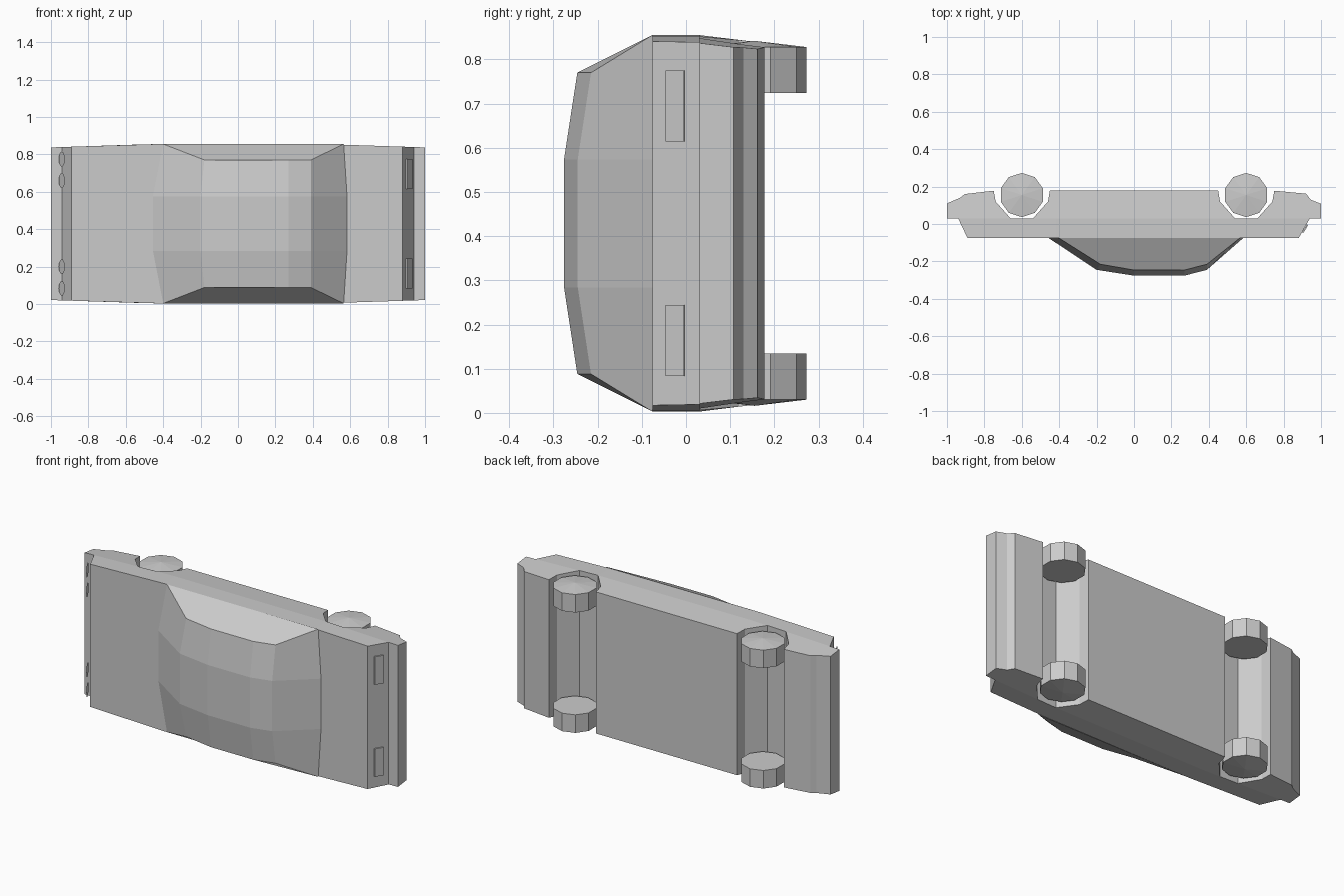
import bpy, bmesh
from math import cos, sin, tau, radians
from mathutils import Vector

if "Cube" in bpy.data.objects:
    bpy.data.objects.remove(bpy.data.objects["Cube"])

MID = 0.429   # the car rests on its side, so its width runs along z

paint = bpy.data.materials.new("plain_grey")
paint.use_nodes = True
paint.diffuse_color = (0.6, 0.6, 0.6, 1)
paint.node_tree.nodes["Principled BSDF"].inputs["Base Color"].default_value = (0.6, 0.6, 0.6, 1)


def finish(name, bm):
    bmesh.ops.recalc_face_normals(bm, faces=bm.faces[:])
    mesh = bpy.data.meshes.new(name)
    bm.to_mesh(mesh)
    bm.free()
    mesh.materials.append(paint)
    obj = bpy.data.objects.new(name, mesh)
    bpy.context.collection.objects.link(obj)
    return obj


def panels(name, polys, span):
    """Joins side panels at both z ends and walls in their outer edges."""
    bm = bmesh.new()
    verts, edges = {}, {}
    for poly in polys:
        for p in poly:
            if p not in verts:
                verts[p] = [bm.verts.new((*p, z)) for z in span(*p)]
        for end in (0, 1):
            bm.faces.new([verts[p][end] for p in poly])
        for a, b in zip(poly, poly[1:] + poly[:1]):
            edges.setdefault(frozenset((a, b)), []).append((a, b))
    for uses in edges.values():
        if len(uses) == 1:
            a, b = uses[0]
            bm.faces.new([verts[a][0], verts[b][0], verts[b][1], verts[a][1]])
    return finish(name, bm)


# Body: sides taper towards the ends and the sills
def body_span(x, y):
    half = 0.426 - 0.018 * max(0, abs(x) - 0.45) / 0.55 - 0.018 * max(0, y - 0.03) / 0.15
    return MID - half, MID + half


L, T = 0.03, -0.076   # waist line and deck
nose = [(-0.94, L), (-1, L), (-1, 0.11), (-0.93, 0.14), (-0.905, 0.16),
        (-0.75, 0.178), (-0.74, 0.12), (-0.66, L)]
sill = [(-0.54, L), (-0.46, 0.12), (-0.45, 0.178), (0.45, 0.178),
        (0.46, 0.12), (0.54, L), (-0.42, L)]
tail = [(0.66, L), (0.74, 0.12), (0.75, 0.178), (0.92, 0.162),
        (0.945, 0.13), (1, 0.108), (1, L), (0.94, L)]
hood = [(-0.94, L), (-0.66, L), (-0.54, L), (-0.42, L), (-0.42, T), (-0.89, T)]
waist = [(-0.42, L), (0.54, L), (0.54, T), (-0.42, T)]
deck = [(0.54, L), (0.66, L), (0.94, L), (0.88, T), (0.54, T)]
panels("body", [nose, sill, tail, hood, waist, deck], body_span)

# Cabin: rows across the width, each running from windscreen to rear window
bm = bmesh.new()
rows = []
for s, edge in ((-1, True), (-1, False), (1, False), (1, True)):
    base_z = MID + s * (0.426 if edge else 0.145)
    roof_z = MID + s * (0.341 if edge else 0.145)
    drop = 0.03 if edge else 0
    front, back = (-0.4, 0.565) if edge else (-0.455, 0.583)
    row = [(front, T, base_z),
           (-0.18 if edge else -0.2, drop - 0.245, roof_z),
           (0, drop - 0.276, roof_z), (0.27, drop - 0.276, roof_z),
           (0.39, drop - 0.245, roof_z), (back, T, base_z)]
    rows.append([bm.verts.new(p) for p in row])
for r, q in zip(rows, rows[1:]):
    for i in range(5):
        bm.faces.new((r[i], r[i + 1], q[i + 1], q[i]))
bm.faces.new(rows[0])
bm.faces.new(rows[-1])
bm.faces.new([r[0] for r in rows] + [r[-1] for r in reversed(rows)])
finish("cabin", bm)


# Wheels: ten-sided, flat inside with a shallow domed outer face
def wheel(name, x, side):
    bm = bmesh.new()
    rings = [[bm.verts.new((x + 0.118 * sin(tau * i / 10), 0.155 + 0.118 * cos(tau * i / 10),
                            MID + side * d)) for i in range(10)] for d in (0.295, 0.399)]
    hub = bm.verts.new((x, 0.155, MID + side * 0.413))
    bm.faces.new(rings[0])
    for i in range(10):
        j = (i + 1) % 10
        bm.faces.new((rings[0][i], rings[0][j], rings[1][j], rings[1][i]))
        bm.faces.new((rings[1][i], rings[1][j], hub))
    finish(name, bm)


for side, word in ((1, "right"), (-1, "left")):
    wheel("front_wheel_" + word, -0.6, side)
    wheel("rear_wheel_" + word, 0.6, side)

    # Round headlights standing just ahead of the sloping nose
    for d, place in ((0.23, "inner"), (0.345, "outer")):
        bm = bmesh.new()
        slope = Vector((0.43, -0.9, 0)).normalized()
        centre = Vector((-0.942, -0.027, MID + side * d))
        bm.faces.new([bm.verts.new(centre + slope * 0.038 * cos(tau * i / 16)
                                   + Vector((0, 0, 0.04 * sin(tau * i / 16))))
                      for i in range(16)])
        lamp = finish(f"{place}_headlight_{word}", bm)
        if lamp.data.polygons[0].normal.x > 0:
            lamp.data.flip_normals()

    # Rectangular tail lights on the sloping rear
    ends = sorted((MID + side * 0.185, MID + side * 0.346))
    panels("tail_light_" + word,
           [[(0.907, -0.046), (0.932, -0.005), (0.924, -0.003), (0.899, -0.044)]],
           lambda x, y: ends)
